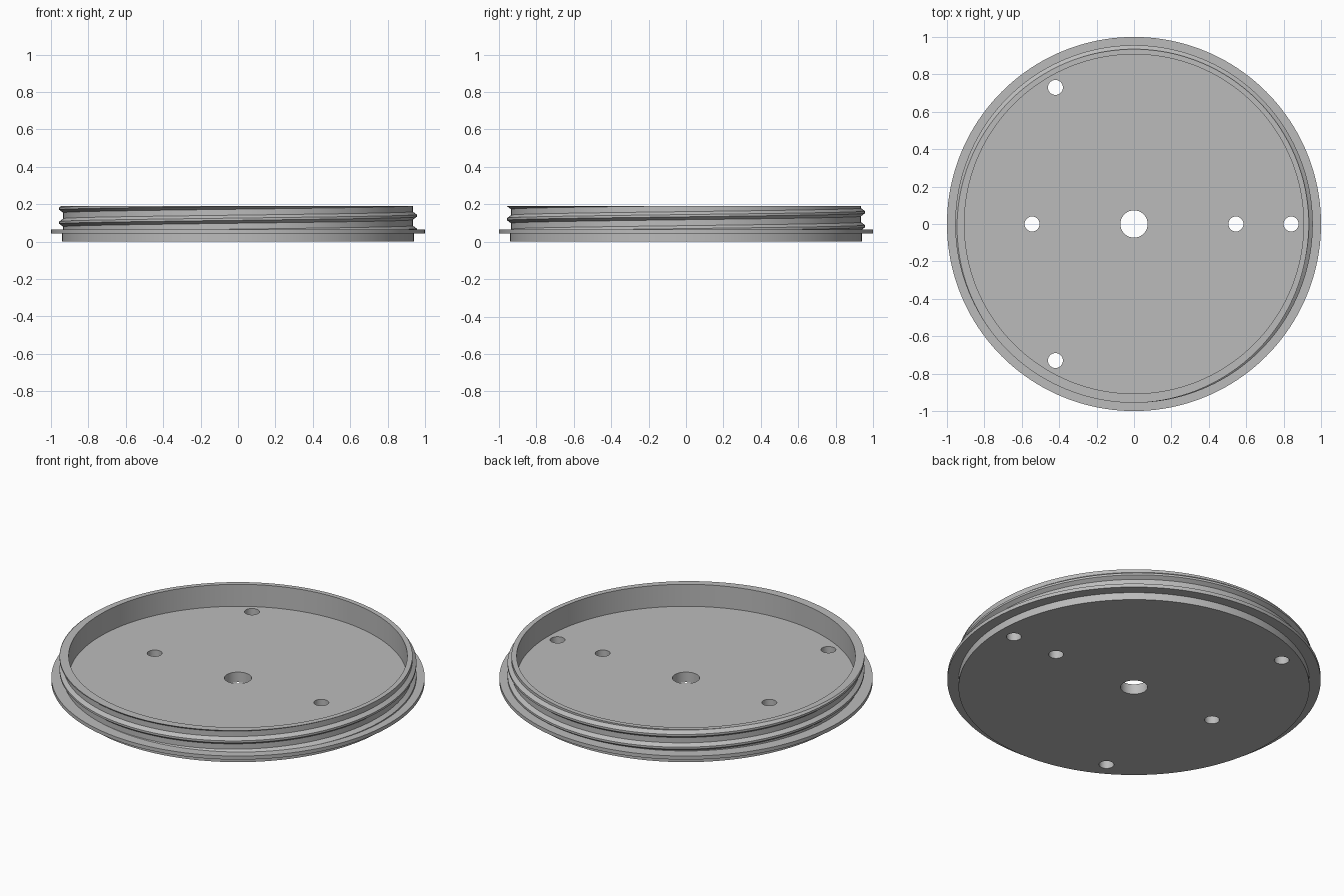
import bpy, bmesh, math

SEGMENTS = 160
TOP, FLOOR = 0.19, 0.06
FLANGE_LOW, FLANGE_TOP = 0.043, 0.064
WALL = 0.935

cube = bpy.data.objects.get("Cube")
if cube:
    bpy.data.objects.remove(cube, do_unlink=True)

grey = bpy.data.materials.new("plain grey")
grey.use_nodes = True
GREY = (0.5, 0.5, 0.5, 1)
grey.diffuse_color = GREY
grey.node_tree.nodes["Principled BSDF"].inputs["Base Color"].default_value = GREY


def make_object(name, bm):
    bmesh.ops.recalc_face_normals(bm, faces=bm.faces)
    mesh = bpy.data.meshes.new(name)
    bm.to_mesh(mesh)
    bm.free()
    obj = bpy.data.objects.new(name, mesh)
    bpy.context.collection.objects.link(obj)
    mesh.materials.append(grey)
    return obj


def select_only(obj):
    bpy.ops.object.select_all(action="DESELECT")
    obj.select_set(True)
    bpy.context.view_layer.objects.active = obj


def smooth(obj):
    select_only(obj)
    bpy.ops.object.shade_smooth_by_angle(angle=math.radians(20))


# Lid body: base disc, thin flange and hollow rim, turned from one profile
profile = [(0.94, 0), (0.94, FLANGE_LOW), (1, FLANGE_LOW), (1, FLANGE_TOP),
           (WALL, FLANGE_TOP), (WALL, TOP), (0.907, TOP), (0.907, FLOOR)]
bm = bmesh.new()
rings = []
for r, z in profile:
    rings.append([bm.verts.new((r * math.cos(math.tau * i / SEGMENTS),
                                r * math.sin(math.tau * i / SEGMENTS), z))
                  for i in range(SEGMENTS)])
for low, high in zip(rings, rings[1:]):
    for i in range(SEGMENTS):
        j = (i + 1) % SEGMENTS
        bm.faces.new((low[i], low[j], high[j], high[i]))
bm.faces.new(rings[0])
bm.faces.new(rings[-1])
lid = make_object("lid_body", bm)

# Drilled holes: large centre hole and five small ones
holes = [(0, 0, 0.073)] + [(x, y, 0.04) for x, y in (
    (-0.545, 0), (0.545, 0), (0.84, 0), (-0.42, 0.73), (-0.42, -0.73))]
bm = bmesh.new()
for x, y, r in holes:
    made = bmesh.ops.create_cone(bm, cap_ends=True, segments=48,
                                 radius1=r, radius2=r, depth=0.3)
    bmesh.ops.translate(bm, verts=made["verts"], vec=(x, y, 0))
cutter = make_object("hole_cutter", bm)
cutter.hide_render = True
drill = lid.modifiers.new("holes", "BOOLEAN")
drill.operation = "DIFFERENCE"
drill.solver = "EXACT"
drill.object = cutter
select_only(lid)
bpy.ops.object.modifier_apply(modifier=drill.name)
bpy.data.objects.remove(cutter, do_unlink=True)
smooth(lid)

# Screw thread: ridge section swept up a helix, trimmed at flange and rim
PITCH, START = 0.075, 0.064
section = [(WALL - 0.003, -0.024), (0.956, -0.006), (0.956, 0.006), (WALL - 0.003, 0.024)]
bm = bmesh.new()
previous = None
for step in range(-SEGMENTS, int(2.4 * SEGMENTS) + 1):
    turn = step / SEGMENTS
    a = turn * math.tau
    ring = [bm.verts.new((r * math.cos(a), r * math.sin(a), START + PITCH * turn + dz))
            for r, dz in section]
    if previous:
        for k in range(4):
            n = (k + 1) % 4
            bm.faces.new((previous[k], previous[n], ring[n], ring[k]))
    else:
        bm.faces.new(ring)
    previous = ring
bm.faces.new(previous)
for height, direction in ((TOP, 1), (FLANGE_TOP - 0.005, -1)):
    cut = bmesh.ops.bisect_plane(bm, geom=bm.verts[:] + bm.edges[:] + bm.faces[:],
                                 plane_co=(0, 0, height), plane_no=(0, 0, direction),
                                 clear_outer=True)
    rim = [e for e in cut["geom_cut"] if isinstance(e, bmesh.types.BMEdge)]
    bmesh.ops.holes_fill(bm, edges=rim, sides=0)
smooth(make_object("screw_thread", bm))
